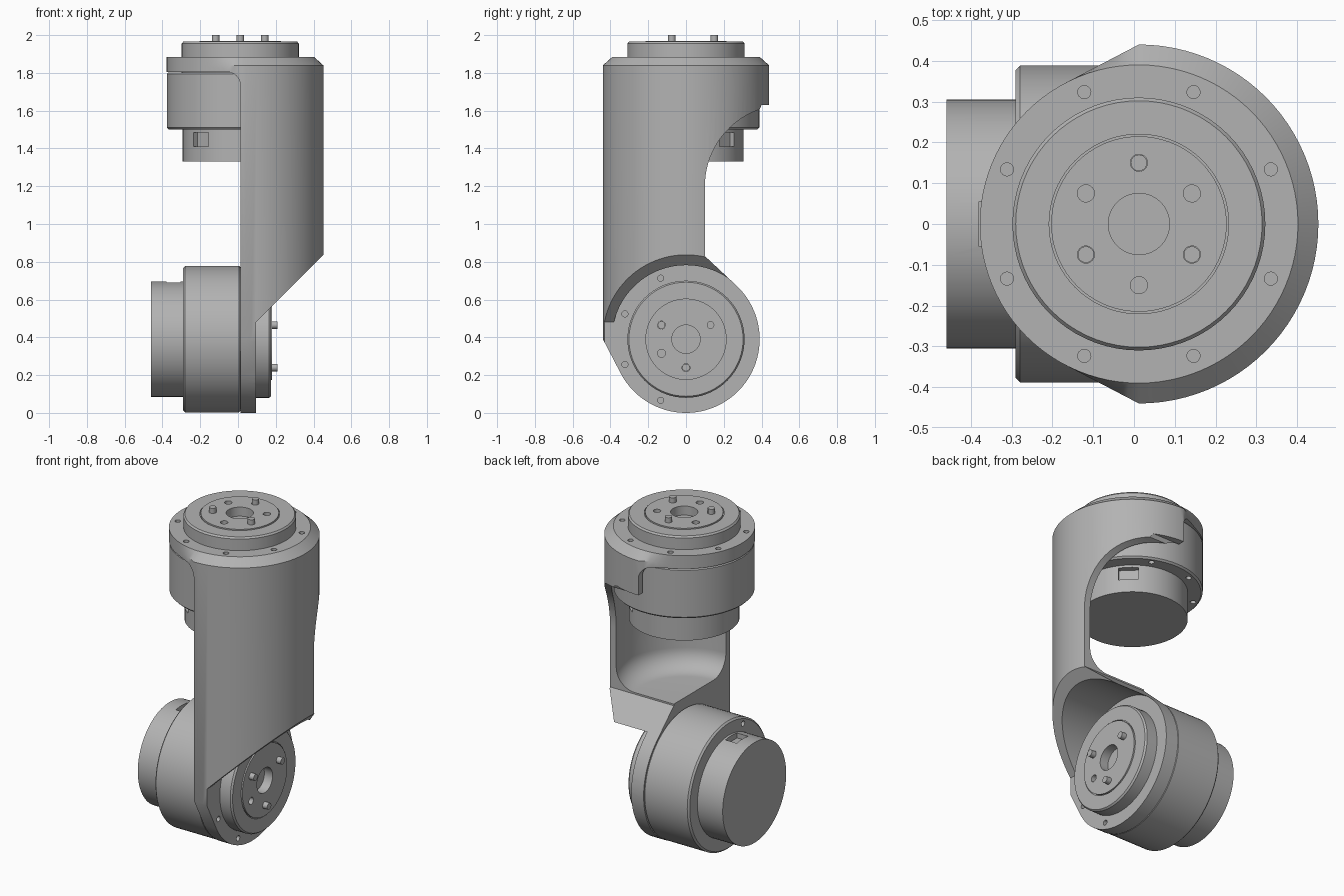
import bpy, bmesh, math
from mathutils import Matrix, Vector

cube = bpy.data.objects.get("Cube")
if cube:
    bpy.data.objects.remove(cube)

grey = bpy.data.materials.new("machined grey")
grey.use_nodes = True
COLOUR = (0.45, 0.45, 0.45, 1)
grey.diffuse_color = COLOUR
grey.node_tree.nodes["Principled BSDF"].inputs["Base Color"].default_value = COLOUR

CX = 0.012          # axis of the upper actuator and shell
R = 0.39            # flange radius
RS = 0.44           # shell radius
TILT = math.acos(R / RS)
UPPER = Matrix.Translation((CX, 0, 1.885))
# Local z becomes world x, turned half round its own axis
LOWER = (Matrix.Translation((0.095, 0, R))
         @ Matrix(((0, 0, 1, 0), (1, 0, 0, 0), (0, 1, 0, 0), (0, 0, 0, 1)))
         @ Matrix.Rotation(math.pi, 4, 'Z'))


def finish(bm, name, matrix=None):
    if matrix:
        bm.transform(matrix)
    bmesh.ops.recalc_face_normals(bm, faces=bm.faces)
    mesh = bpy.data.meshes.new(name)
    bm.to_mesh(mesh)
    bm.free()
    mesh.materials.append(grey)
    ob = bpy.data.objects.new(name, mesh)
    bpy.context.collection.objects.link(ob)
    return ob


def loft(name, loops):
    """Closed solid through rings that have equal point counts."""
    bm = bmesh.new()
    rings = [[bm.verts.new(p) for p in loop] for loop in loops]
    n = len(rings[0])
    for a, b in zip(rings, rings[1:]):
        for i in range(n):
            j = (i + 1) % n
            bm.faces.new((a[i], a[j], b[j], b[i]))
    bm.faces.new(rings[0])
    bm.faces.new(rings[-1])
    return finish(bm, name)


def revolve(name, profile, matrix, steps=72):
    """Spin (radius, height) points round z, capping both ends."""
    bm = bmesh.new()
    rings = []
    for r, z in profile:
        rings.append([bm.verts.new((r * math.cos(math.tau * i / steps),
                                    r * math.sin(math.tau * i / steps), z))
                      for i in range(steps)])
    for a, b in zip(rings, rings[1:]):
        for i in range(steps):
            j = (i + 1) % steps
            bm.faces.new((a[i], a[j], b[j], b[i]))
    bm.faces.new(rings[0])
    bm.faces.new(rings[-1])
    return finish(bm, name, matrix)


def pegs(name, matrix, radius, ring, angles, z0, z1):
    """Small cylinders spread on a circle."""
    bm = bmesh.new()
    for a in angles:
        spot = Matrix.Rotation(math.radians(a), 4, 'Z') @ Matrix.Translation((ring, 0, (z0 + z1) / 2))
        bmesh.ops.create_cone(bm, cap_ends=True, segments=20, radius1=radius,
                              radius2=radius, depth=z1 - z0, matrix=spot)
    return finish(bm, name, matrix)


def slots(name, matrix, angles):
    """Boxes for the connector windows in the rear cap."""
    bm = bmesh.new()
    for a in angles:
        spot = (Matrix.Rotation(math.radians(a), 4, 'Z') @ Matrix.Translation((0.305, 0, -0.437))
                @ Matrix.Diagonal((0.07, 0.11, 0.075, 1)))
        bmesh.ops.create_cube(bm, size=1, matrix=spot)
    return finish(bm, name, matrix)


def boolean(ob, cutter, operation='DIFFERENCE'):
    mod = ob.modifiers.new("cut", 'BOOLEAN')
    mod.operation = operation
    mod.solver = 'EXACT'
    mod.object = cutter
    bpy.context.view_layer.update()
    graph = bpy.context.evaluated_depsgraph_get()
    mesh = bpy.data.meshes.new_from_object(ob.evaluated_get(graph))
    ob.modifiers.clear()
    ob.data = mesh
    bpy.data.objects.remove(cutter)


def arc(cx, cy, r, start, end, n):
    return [(cx + r * math.cos(math.radians(start + (end - start) * i / n)),
             cy + r * math.sin(math.radians(start + (end - start) * i / n))) for i in range(n + 1)]


EIGHT = [22.5 + 45 * i for i in range(8)]
SIX = [30 + 60 * i for i in range(6)]
PINS = (90, 210, 330)


# Actuators: rear cap, body, output disc and hub in one turned profile
def actuator(side, matrix, windows):
    body = revolve(side + "_actuator", [
        (0.305, -0.555), (0.305, -0.385), (0.378, -0.385), (0.388, -0.375),
        (0.388, -0.09), (0.38, -0.082), (0.31, -0.082), (0.31, 0.07), (0.302, 0.08),
        (0.22, 0.08), (0.22, 0.074), (0.215, 0.074), (0.215, 0.085),
        (0.075, 0.085), (0.075, 0.03)], matrix)
    boolean(body, pegs("hub_holes", matrix, 0.021, 0.15, SIX, 0.05, 0.12))
    boolean(body, pegs("rear_holes", matrix, 0.016, 0.35, EIGHT, -0.42, -0.35))
    boolean(body, slots("windows", matrix, windows))
    pegs(side + "_dowel_pins", matrix, 0.02, 0.15, PINS, 0.045, 0.115)


actuator("upper", UPPER, (46, 226))
actuator("lower", LOWER, (157, 203, 270))


# Shell: round front half blending by tangents into the smaller top ring
def outline(a):
    side = abs(math.atan2(math.sin(a), math.cos(a)))
    if side <= math.pi / 2 + 1e-6:
        return RS
    return R / math.cos(side - math.pi / 2 - TILT) if side < math.pi / 2 + TILT else R


STEPS = [math.tau * i / 96 for i in range(96)]


def ring(z, radius):
    return [(CX + radius(a) * math.cos(a), radius(a) * math.sin(a), z) for a in STEPS]


shell = loft("link_shell", [ring(-0.02, outline), ring(1.84, outline),
                            ring(1.885, lambda a: R)])

# Side silhouette: flange circle, narrow waist and swept upper shoulder
tilt = math.degrees(TILT)
side = ([(-0.5, 1.95), (-0.5, R), (-RS, R)] + arc(0, R, R, 180 + tilt, 407, 48)
        + [(0.1, 0.83)] + arc(0.53, 1.2, 0.43, 180, 109, 20)
        + [(0.4, 1.63), (0.5, 1.63), (0.5, 1.95)])
boolean(shell, loft("side_form", [[(x, y, z) for y, z in side] for x in (-0.7, 0.7)]), 'INTERSECT')

# Front silhouette: top ring, filleted straight edge and sloped underside
front = ([(-0.6, 1.95), (-0.6, 1.805)] + arc(CX - 0.07, 1.735, 0.07, 90, 0, 8)
         + [(CX, -0.1), (0.095, -0.1), (0.095, 0.48), (0.6, 0.985), (0.6, 1.95)])
boolean(shell, loft("front_form", [[(x, y, z) for x, z in front] for y in (-0.7, 0.7)]), 'INTERSECT')

# Hollow with rounded floor, and round recess for the lower output
hollow = [(0.01, 0.84)] + arc(0.28, 0.96, 0.12, -90, 0, 10) + [(0.4, 1.8)]
boolean(shell, revolve("hollow", hollow, Matrix.Translation((CX, 0, 0)), 96))
boolean(shell, revolve("recess", [(0.392, 0), (0.392, 0.7)], LOWER, 96))

# Flange screw holes
for matrix in (UPPER, LOWER):
    boolean(shell, pegs("screw_holes", matrix, 0.016, 0.35, EIGHT, -0.04, 0.04))

# Smooth the turned surfaces, keep machined edges sharp
bpy.ops.object.select_all(action='DESELECT')
for ob in bpy.context.scene.objects:
    if ob.type == 'MESH':
        ob.select_set(True)
        bpy.context.view_layer.objects.active = ob
bpy.ops.object.shade_smooth_by_angle(angle=math.radians(30))
